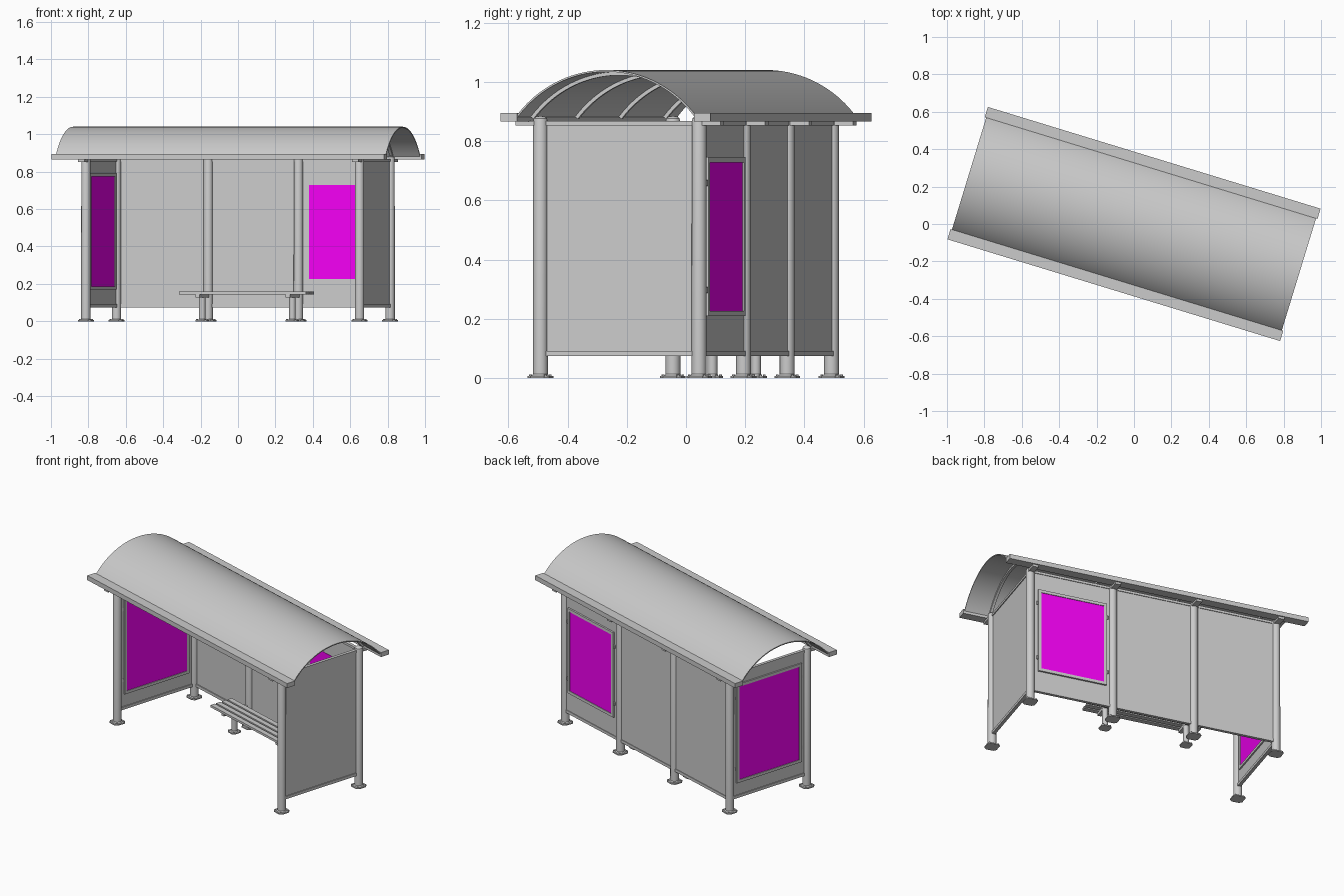
import bpy, bmesh, math
from mathutils import Vector

if "Cube" in bpy.data.objects:
    bpy.data.objects.remove(bpy.data.objects["Cube"])

TURN = math.radians(-17)   # whole shelter is turned about z; parts are built in local axes
END, BACK, MID = 0.765, 0.28, 0.252


def finish(name, bm, mat=None, smooth=False):
    bmesh.ops.remove_doubles(bm, verts=bm.verts, dist=1e-5)
    bmesh.ops.recalc_face_normals(bm, faces=bm.faces)
    me = bpy.data.meshes.new(name)
    bm.to_mesh(me)
    bm.free()
    ob = bpy.data.objects.new(name, me)
    bpy.context.collection.objects.link(ob)
    ob.rotation_euler.z = TURN
    if mat:
        me.materials.append(mat)
    if smooth:
        bpy.ops.object.select_all(action='DESELECT')
        ob.select_set(True)
        bpy.context.view_layer.objects.active = ob
        bpy.ops.object.shade_smooth_by_angle(angle=math.radians(35))
    return ob


def add_box(bm, x, y, z):
    """Add a box given as three (low, high) ranges."""
    vs = bmesh.ops.create_cube(bm, size=1)['verts']
    for v in vs:
        v.co = Vector([(a + b) / 2 + c * (b - a) for (a, b), c in zip((x, y, z), v.co)])


def box(name, x, y, z, mat=None):
    bm = bmesh.new()
    add_box(bm, x, y, z)
    return finish(name, bm, mat)


def add_lathe(bm, x, y, profile, steps=24):
    """Spin an (r, z) profile around a vertical axis at x, y."""
    vs = [bm.verts.new((x + r, y, z)) for r, z in profile]
    es = [bm.edges.new(p) for p in zip(vs, vs[1:])]
    bmesh.ops.spin(bm, geom=vs + es, cent=(x, y, 0), axis=(0, 0, 1),
                   angle=2 * math.pi, steps=steps)


def prism(name, pts, x0, x1, smooth=False):
    """Extrude a closed (y, z) outline along x."""
    bm = bmesh.new()
    a = [bm.verts.new((x0, y, z)) for y, z in pts]
    b = [bm.verts.new((x1, y, z)) for y, z in pts]
    bm.faces.new(a)
    bm.faces.new(b)
    for i in range(len(pts)):
        j = (i + 1) % len(pts)
        bm.faces.new((a[i], a[j], b[j], b[i]))
    return finish(name, bm, None, smooth)


def arch(r_out, r_in, n=40):
    """Outline of the roof vault between two radii."""
    half, zc = math.radians(52), 0.638
    angs = [-half + 2 * half * i / n for i in range(n + 1)]
    return [(r * math.sin(t), zc + r * math.cos(t))
            for r, seq in ((r_out, angs), (r_in, angs[::-1])) for t in seq]


def foot(name, x, y, r=0.038):
    """Base plate with cut corners and four bolts."""
    bm = bmesh.new()
    k = r * 0.62
    ring = [(r, -k), (r, k), (k, r), (-k, r), (-r, k), (-r, -k), (-k, -r), (k, -r)]
    f = bm.faces.new([bm.verts.new((x + a, y + b, 0)) for a, b in ring])
    top = bmesh.ops.extrude_face_region(bm, geom=[f])['geom']
    bmesh.ops.translate(bm, vec=(0, 0, 0.007),
                        verts=[g for g in top if isinstance(g, bmesh.types.BMVert)])
    if not f.is_valid or len(bm.faces) < 10:
        bm.faces.new([v for v in f.verts])
    for sx in (-1, 1):
        for sy in (-1, 1):
            add_lathe(bm, x + sx * r * .7, y + sy * r * .7,
                      [(0, .012), (.005, .012), (.005, .005), (0, .005)], 6)
    finish(name, bm)


# posts with domed tops and flared collars
posts = [(sx * END, sy * BACK) for sx in (-1, 1) for sy in (-1, 1)] + [(-MID, BACK), (MID, BACK)]
for i, (x, y) in enumerate(posts):
    bm = bmesh.new()
    add_lathe(bm, x, y, [(0, .006), (.030, .006), (.025, .013), (.0245, .868), (.022, .877),
                         (.014, .883), (0, .885)])
    finish(f"post_{i}", bm, None, True)
    foot(f"post_foot_{i}", x, y)

# roof vault, ribs, edge beams
prism("roof_shell", arch(0.402, 0.396), -0.922, 0.922, True)
for i, x in enumerate((-END, -MID, MID, END)):
    prism(f"roof_rib_{i}", arch(0.399, 0.384), x - .008, x + .008, True)
for s, n in ((-1, "front"), (1, "back")):
    box(f"{n}_roof_beam", (-.93, .93), sorted((s * .313, s * .37)), (.866, .895))
    for i, x in enumerate((-END, END) if s < 0 else (-END, -MID, MID, END)):
        box(f"{n}_beam_bracket_{i}", (x - .018, x + .018), sorted((s * .27, s * .362)), (.852, .868))

# back wall panels and rails
for i, (a, b) in enumerate(((-END, -MID), (-MID, MID), (MID, END))):
    box(f"back_panel_{i}", (a + .018, b - .018), (.28, .289), (.078, .862))
    for n, z in (("bottom", (.074, .092)), ("top", (.853, .868))):
        box(f"back_{n}_rail_{i}", (a + .015, b - .015), (.274, .293), z)

# end wall panels and rails
for s, n in ((-1, "left"), (1, "right")):
    box(f"{n}_end_panel", (s * END - .0045, s * END + .0045), (-.262, .262), (.078, .862))
    for m, z in (("bottom", (.074, .092)), ("top", (.853, .868))):
        box(f"{n}_end_{m}_rail", (s * END - .01, s * END + .01), (-.262, .262), z)

# poster cases
pink = bpy.data.materials.new("poster_magenta")
pink.diffuse_color = (0.9, 0.0, 0.9, 1)
pink.use_nodes = True
pink.node_tree.nodes["Principled BSDF"].inputs["Base Color"].default_value = pink.diffuse_color


def frame(name, axis, a, z, depth, w=.018):
    """Four bars around a poster; axis 0 runs along x, axis 1 along y."""
    bm = bmesh.new()
    bars = [((a[0] - w, a[0]), (z[0] - w, z[1] + w)), ((a[1], a[1] + w), (z[0] - w, z[1] + w)),
            (a, (z[0] - w, z[0])), (a, (z[1], z[1] + w))]
    for h, zz in bars:
        add_box(bm, *((h, depth) if axis == 0 else (depth, h)), zz)
    finish(name, bm)
    # hinges on both upright edges
    mid = sum(depth) / 2
    bm = bmesh.new()
    for h in (a[0] - w - .005, a[1] + w + .005):
        for zz in (z[0] + .07, z[1] - .07):
            x, y = (h, mid) if axis == 0 else (mid, h)
            add_lathe(bm, x, y, [(0, zz - .01), (.006, zz - .01), (.006, zz + .01), (0, zz + .01)], 10)
    finish(name + "_hinges", bm)


frame("back_poster_frame", 0, (.313, .703), (.227, .728), (.286, .300))
box("back_poster", (.313, .703), (.278, .296), (.227, .728), pink)
frame("left_poster_frame", 1, (-.218, .218), (.187, .775), (-END - .013, -END + .013))
box("left_poster", (-END - .009, -END + .009), (-.218, .218), (.187, .775), pink)

# bench slats, brackets and legs
for i in range(4):
    y = .078 + i * .041
    box(f"bench_slat_{i}", (-.355, .355), (y, y + .031), (.144, .158))
for s, n in ((-1, "left"), (1, "right")):
    x = s * MID
    box(f"{n}_bench_bracket", (x - .012, x + .012), (.085, .262), (.126, .145))
    bm = bmesh.new()
    add_lathe(bm, x, .17, [(0, .006), (.022, .006), (.017, .013), (.017, .128), (0, .128)], 20)
    finish(f"{n}_bench_leg", bm, None, True)
    foot(f"{n}_bench_foot", x, .17, .032)
